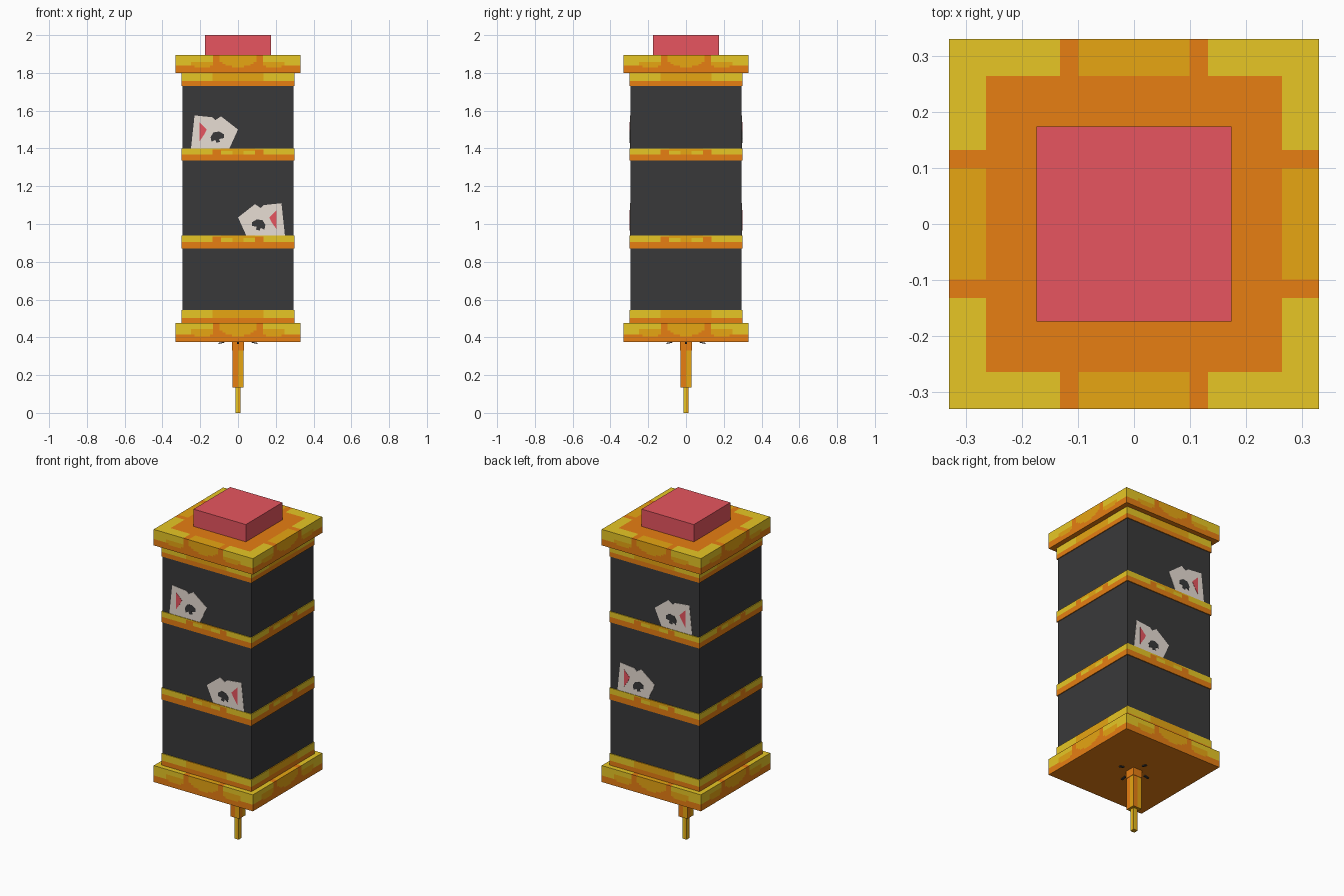
import bpy, bmesh
from mathutils import Matrix, Vector

cube = bpy.data.objects.get("Cube")
if cube:
    bpy.data.objects.remove(cube, do_unlink=True)


def make_material(name, rgb):
    # sRGB bytes to linear colour
    lin = [((c / 255 + 0.055) / 1.055) ** 2.4 for c in rgb] + [1.0]
    m = bpy.data.materials.new(name)
    m.use_nodes = True
    m.diffuse_color = lin
    m.node_tree.nodes["Principled BSDF"].inputs["Base Color"].default_value = lin
    return m


YELLOW, AMBER, ORANGE, RED, BLACK, CREAM = range(6)
MATS = [make_material("yellow", (255, 219, 42)),
        make_material("amber", (255, 183, 22)),
        make_material("orange", (255, 140, 22)),
        make_material("red", (255, 95, 106)),
        make_material("charcoal", (57, 57, 58)),
        make_material("cream", (255, 244, 234))]


def finish(name, bm):
    me = bpy.data.meshes.new(name)
    bm.normal_update()
    bm.to_mesh(me)
    bm.free()
    for m in MATS:
        me.materials.append(m)
    ob = bpy.data.objects.new(name, me)
    bpy.context.collection.objects.link(ob)
    return ob


def block(name, half, z0, z1, rule, cols=1, rows=1):
    """Square block sliced into cells; rule(centre, normal, t) gives the colour."""
    bm = bmesh.new()
    bmesh.ops.create_cube(bm, size=1)
    bmesh.ops.scale(bm, vec=(2 * half, 2 * half, z1 - z0), verts=bm.verts)
    bmesh.ops.translate(bm, vec=(0, 0, (z0 + z1) / 2), verts=bm.verts)
    for axis, lo, hi, n in ((0, -half, half, cols), (1, -half, half, cols), (2, z0, z1, rows)):
        for i in range(1, n):
            co, no = Vector(), Vector()
            co[axis] = lo + (hi - lo) * i / n
            no[axis] = 1
            bmesh.ops.bisect_plane(bm, geom=bm.verts[:] + bm.edges[:] + bm.faces[:],
                                   plane_co=co, plane_no=no)
    bm.normal_update()
    for f in bm.faces:
        c = f.calc_center_median()
        f.material_index = rule(c, f.normal, (c.z - z0) / (z1 - z0))
    return finish(name, bm)


def solid(index):
    return lambda c, n, t: index


def trim_rule(half, side):
    """Gold trim: cornered pattern on top, side pattern on walls, orange below."""
    def rule(c, n, t):
        a, b = sorted((abs(c.x) / half, abs(c.y) / half))
        if n.z < -0.5:
            return ORANGE
        if n.z > 0.5:
            if b < 0.8 or 0.3 < a < 0.4:
                return ORANGE
            return AMBER if a < 0.3 else YELLOW
        return side(a, t)
    return rule


def plate_side(a, t):
    # scalloped drips of amber and yellow
    if a > 0.75:
        return YELLOW if t > 0.4 else ORANGE
    if a > 0.4:
        drip = 0.25 + 6 * (a - 0.57) ** 2
        return YELLOW if t > 0.65 else AMBER if t > drip else ORANGE
    if a > 0.3:
        return ORANGE
    return AMBER if t > 0.3 + 4 * a * a else ORANGE


def band_side(a, t):
    if t < 0.45:
        return ORANGE
    if a > 0.45:
        return YELLOW
    if a > 0.32:
        return YELLOW if t > 0.85 else ORANGE
    return YELLOW if a > 0.12 and t < 0.8 else AMBER


def collar_side(a, t):
    if t < 0.42:
        return ORANGE
    return YELLOW if a > 0.45 else AMBER


# Charcoal tower body and red push button
block("body", 0.295, 0.46, 1.81, solid(BLACK))
block("button", 0.174, 1.89, 2.0, solid(RED))

# End plates, collars and middle bands
for name, half, z0, z1, side in (
        ("top_plate", 0.33, 1.80, 1.896, plate_side),
        ("bottom_plate", 0.33, 0.376, 0.475, plate_side),
        ("top_collar", 0.30, 1.73, 1.80, collar_side),
        ("bottom_collar", 0.30, 0.475, 0.545, collar_side),
        ("upper_band", 0.30, 1.335, 1.40, band_side),
        ("lower_band", 0.30, 0.87, 0.94, band_side)):
    block(name, half, z0, z1, trim_rule(half, side), cols=40, rows=10)


def split(left, right):
    """Two-tone walls, changing colour halfway round each side."""
    def rule(c, n, t):
        if abs(n.z) > 0.5:
            return right
        return left if c.dot(Vector((-n.y, n.x, 0))) < 0 else right
    return rule


# Stem under the base
block("stem_collar", 0.031, 0.33, 0.378, solid(ORANGE))
block("stem", 0.029, 0.135, 0.33, split(ORANGE, AMBER), cols=2)
block("stem_tip", 0.014, 0.0, 0.135, split(YELLOW, AMBER), cols=2)

# Small dark flecks around the stem
for i in range(4):
    bm = bmesh.new()
    bmesh.ops.create_cube(bm, size=1)
    bmesh.ops.scale(bm, vec=(0.03, 0.012, 0.006), verts=bm.verts)
    bmesh.ops.rotate(bm, matrix=Matrix.Rotation(0.2, 3, 'Y'), verts=bm.verts)
    bmesh.ops.translate(bm, vec=(0.088, 0, 0.371), verts=bm.verts)
    bmesh.ops.rotate(bm, matrix=Matrix.Rotation(i * 1.5708, 3, 'Z'), verts=bm.verts)
    for f in bm.faces:
        f.material_index = BLACK
    finish(f"base_fleck_{i + 1}", bm)

# Card outlines, relative to the top edge of the band below
CARDS = [(-.25, -.01), (-.23, .175), (-.135, .165), (-.12, .15), (-.09, .17), (0, .1), (-.05, -.01)]
DIAMOND = [(-.205, .14), (-.165, .1), (-.178, .075), (-.205, .035)]
SPADE = [(-.145, .06), (-.14, .035), (-.12, .045), (-.115, .03), (-.095, .035),
         (-.1, .05), (-.075, .055), (-.075, .075), (-.1, .09), (-.13, .085)]


def decal(name, outline, flip, z, face, depth, index):
    """Thin plate lying on the front (-1) or back (+1) wall."""
    bm = bmesh.new()
    y = face * 0.29
    f = bm.faces.new([bm.verts.new((flip * x, y, z + h)) for x, h in outline])
    ext = bmesh.ops.extrude_face_region(bm, geom=[f])
    moved = [v for v in ext["geom"] if isinstance(v, bmesh.types.BMVert)]
    bmesh.ops.translate(bm, vec=(0, face * (0.005 + depth), 0), verts=moved)
    bmesh.ops.recalc_face_normals(bm, faces=bm.faces)
    for f in bm.faces:
        f.material_index = index
    finish(name, bm)


# Pair of cards above each band, on front and back
for face, where in ((-1, "front"), (1, "back")):
    for flip, z, level in ((1, 1.40, "upper"), (-1, 0.935, "lower")):
        tag = f"{where}_{level}"
        decal(f"{tag}_cards", CARDS, flip, z, face, 0.002, CREAM)
        decal(f"{tag}_diamond", DIAMOND, flip, z, face, 0.0035, RED)
        decal(f"{tag}_spade", SPADE, flip, z, face, 0.0035, BLACK)
